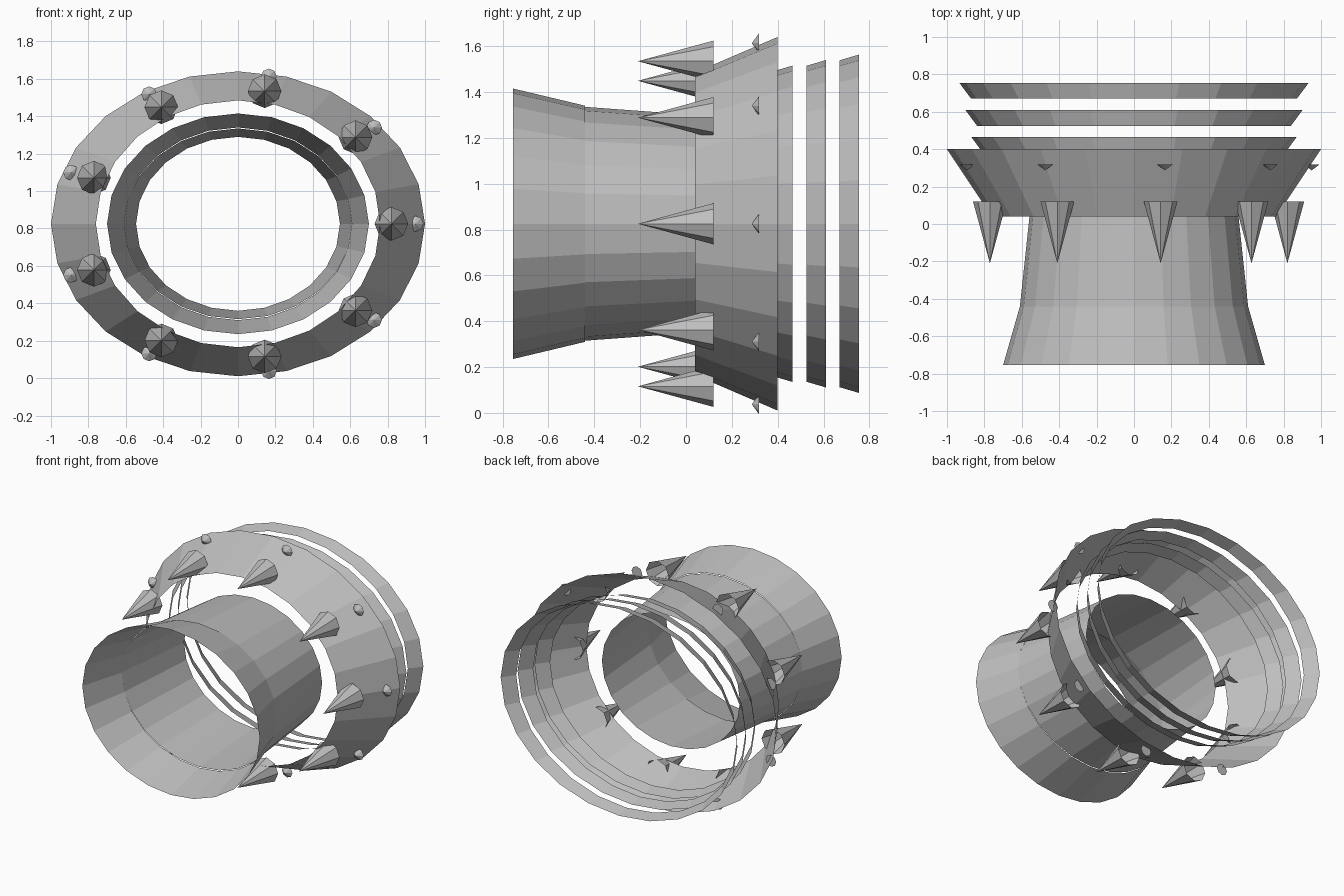
import bpy
from math import sin, cos, tau

if "Cube" in bpy.data.objects:
    bpy.data.objects.remove(bpy.data.objects["Cube"], do_unlink=True)

CENTRE_Z = 0.825
SIDES = 24

grey = bpy.data.materials.new("plain grey")
grey.use_nodes = True
colour = (0.52, 0.52, 0.52, 1)
grey.diffuse_color = colour
grey.node_tree.nodes["Principled BSDF"].inputs["Base Color"].default_value = colour


def add_mesh(name, verts, faces):
    mesh = bpy.data.meshes.new(name)
    mesh.from_pydata(verts, [], faces)
    mesh.materials.append(grey)
    obj = bpy.data.objects.new(name, mesh)
    bpy.context.collection.objects.link(obj)
    return obj


def oval_band(name, front, back):
    """Open oval shell between two (y, x radius, z radius) rims."""
    verts = [(rx * cos(tau * i / SIDES), y, CENTRE_Z + rz * sin(tau * i / SIDES))
             for y, rx, rz in (front, back) for i in range(SIDES)]
    faces = []
    for i in range(SIDES):
        j = (i + 1) % SIDES
        faces.append((i, j, SIDES + j, SIDES + i))
    return add_mesh(name, verts, faces)


def cone(name, x, z, tip_y, base_y, radius, closed, sides=8):
    """Cone pointing to the front."""
    verts = [(x + radius * cos(tau * i / sides), base_y, z + radius * sin(tau * i / sides))
             for i in range(sides)]
    verts.append((x, tip_y, z))
    faces = [(i, (i + 1) % sides, sides) for i in range(sides)]
    if closed:
        faces.append(tuple(reversed(range(sides))))
    return add_mesh(name, verts, faces)


# Front mouth and inner tube
oval_band("mouth_flare", (-0.755, 0.70, 0.59), (-0.44, 0.61, 0.515))
oval_band("inner_tube", (-0.44, 0.61, 0.51), (0.17, 0.545, 0.465))

# Wide collar around the back of the tube
oval_band("collar", (0.04, 0.76, 0.66), (0.40, 1.0, 0.815))

# Three separate rear rings, each a little larger than the last
for n in range(3):
    y, grow = 0.38 + 0.145 * n, n
    oval_band(f"rear_ring_{n + 1}",
              (y, 0.807 + 0.032 * grow, 0.665 + 0.024 * grow),
              (y + 0.085, 0.87 + 0.032 * grow, 0.69 + 0.024 * grow))

# Spikes and small studs spaced around the collar
for n in range(9):
    c, s = cos(tau * n / 9), sin(tau * n / 9)
    cone(f"spike_{n + 1}", 0.82 * c, CENTRE_Z + 0.72 * s, -0.21, 0.12, 0.09, False)
    cone(f"stud_{n + 1}", 0.95 * c, CENTRE_Z + 0.80 * s, 0.287, 0.318, 0.042, True)
